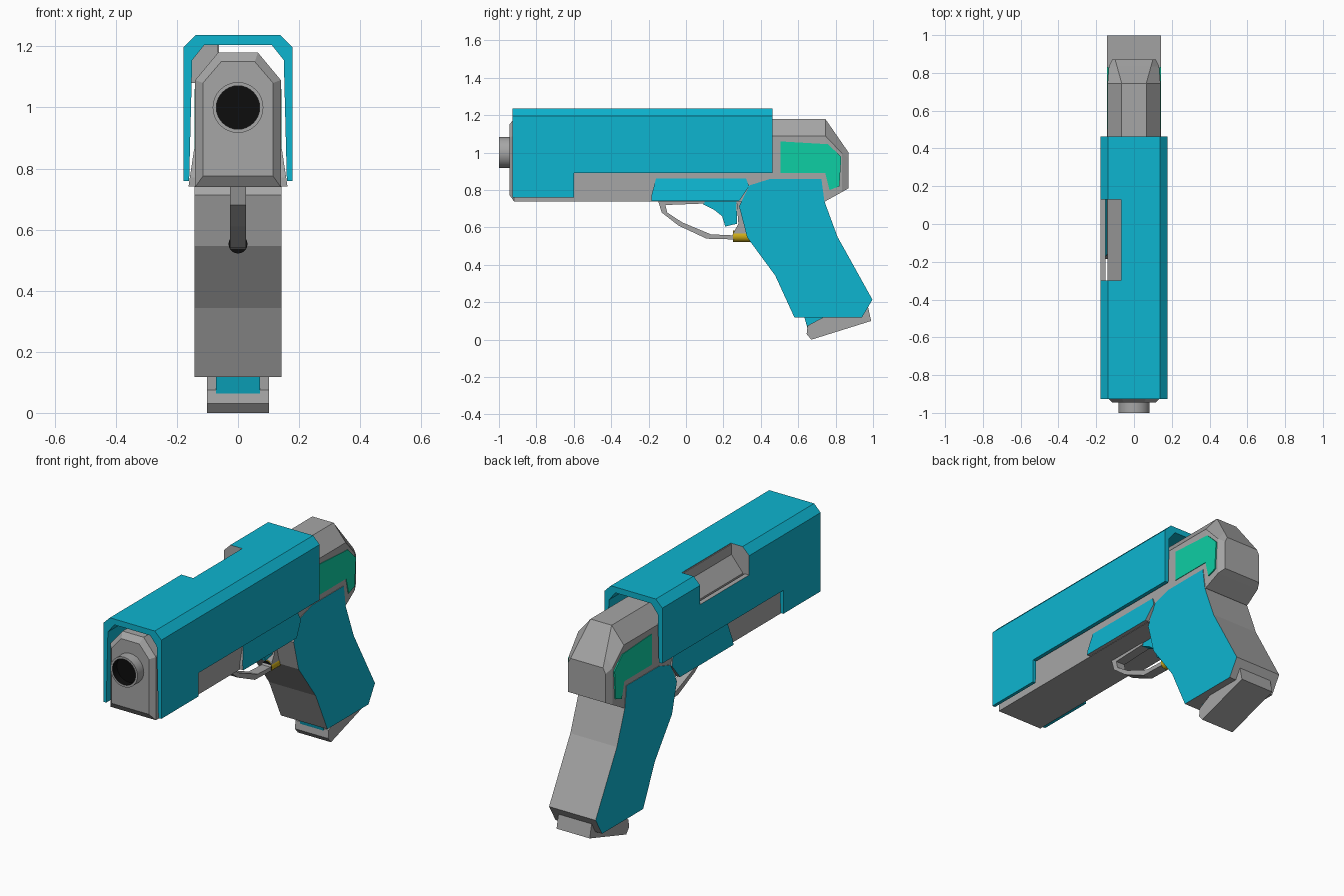
import bpy, bmesh, math
from mathutils import Matrix

if "Cube" in bpy.data.objects:
    bpy.data.objects.remove(bpy.data.objects["Cube"])


def material(name, rgb):
    m = bpy.data.materials.new(name)
    m.diffuse_color = (*rgb, 1)
    m.use_nodes = True
    m.node_tree.nodes["Principled BSDF"].inputs["Base Color"].default_value = m.diffuse_color
    return m


CYAN = material("cyan", (0.004, 0.46, 0.63))
GRAY = material("gray", (0.38, 0.38, 0.38))
GREEN = material("green", (0.004, 0.62, 0.37))
YELLOW = material("yellow", (0.62, 0.42, 0.01))
BLACK = material("black", (0.004, 0.004, 0.004))


def finish(name, bm, mats):
    bmesh.ops.recalc_face_normals(bm, faces=bm.faces)
    me = bpy.data.meshes.new(name)
    bm.to_mesh(me)
    bm.free()
    for m in mats:
        me.materials.append(m)
    ob = bpy.data.objects.new(name, me)
    bpy.context.collection.objects.link(ob)
    return ob


def loft(name, rings, mats, caps=0):
    """Skin a list of matching rings; end caps get material slot `caps`."""
    bm = bmesh.new()
    vs = [[bm.verts.new(p) for p in r] for r in rings]
    n = len(rings[0])
    for a, b in zip(vs, vs[1:]):
        for i in range(n):
            j = (i + 1) % n
            bm.faces.new((a[i], a[j], b[j], b[i]))
    for r in (vs[0], vs[-1]):
        bm.faces.new(r).material_index = caps
    return finish(name, bm, mats)


def side_prism(name, pts, x0, x1, mats, caps=0):
    """Side profile (y, z) extruded across x."""
    return loft(name, [[(x, y, z) for y, z in pts] for x in (x0, x1)], mats, caps)


def long_prism(name, pts, y0, y1, mats):
    """Cross-section (x, z) extruded along y."""
    return loft(name, [[(x, y, z) for x, z in pts] for y in (y0, y1)], mats)


def mirrored(half):
    return half + [(-x, z) for x, z in reversed(half)]


def box(name, x, y, z, mat):
    return side_prism(name, [(y[0], z[0]), (y[1], z[0]), (y[1], z[1]), (y[0], z[1])],
                      x[0], x[1], [mat])


# Inner body: octagonal sections along y, bevelled at both ends
rings = []
for y, w, z0, z1, tw, zs in [(-0.945, 0.115, 0.775, 1.15, 0.055, 1.08),
                             (-0.92, 0.14, 0.74, 1.18, 0.065, 1.09),
                             (0.745, 0.14, 0.74, 1.18, 0.065, 1.09),
                             (0.835, 0.133, 0.79, 1.05, 0.09, 0.995),
                             (0.87, 0.115, 0.81, 1.0, 0.1, 0.97)]:
    rings.append([(x, y, z) for x, z in mirrored([(w, z0), (w, zs), (tw, z1)])])
loft("inner_body", rings, [GRAY])

# Slide shell: open channel, stepped skirt and ejection port cut out
shell = long_prism("slide_shell", mirrored([(0.178, 0.76), (0.178, 1.197), (0.138, 1.237)])
                   + [(-0.16, 0.76), (-0.15, 1.155), (-0.11, 1.205),
                      (0.11, 1.205), (0.15, 1.155), (0.16, 0.76)],
                   -0.927, 0.462, [CYAN])
for cutter in (box("skirt_cutter", (-0.3, 0.3), (-0.6, 0.6), (0.6, 0.89), CYAN),
               box("port_cutter", (-0.3, -0.065), (-0.3, 0.13), (1.09, 1.4), GRAY)):
    cutter.hide_render = True
    cutter.hide_viewport = True
    mod = shell.modifiers.new(cutter.name, 'BOOLEAN')
    mod.object = cutter
    mod.operation = 'DIFFERENCE'
    mod.solver = 'EXACT'
    mod.material_mode = 'TRANSFER'

# Ejection port: end walls and inner wall
for name, y in (("port_front_wall", -0.31), ("port_back_wall", 0.13)):
    long_prism(name, [(-0.152, 1.08), (-0.14, 1.08), (-0.065, 1.175), (-0.065, 1.207),
                      (-0.11, 1.207), (-0.152, 1.157)], y, y + 0.01, [GRAY])
box("port_inner_wall", (-0.069, -0.062), (-0.3, 0.13), (1.17, 1.232), GRAY)

# Barrel: tube with a black bore
bm = bmesh.new()
bmesh.ops.create_cone(bm, cap_ends=True, segments=32, radius1=0.083, radius2=0.083, depth=0.1,
                      matrix=Matrix.Translation((0, -0.95, 1.0)) @ Matrix.Rotation(math.pi / 2, 4, 'X'))
front = min(bm.faces, key=lambda f: f.calc_center_median().y)
bmesh.ops.inset_region(bm, faces=[front], thickness=0.012)
ext = bmesh.ops.extrude_discrete_faces(bm, faces=[front])["faces"][0]
bmesh.ops.translate(bm, verts=ext.verts, vec=(0, 0.04, 0))
ext.material_index = 1
for e in ext.edges:
    for f in e.link_faces:
        f.material_index = 1
barrel = finish("barrel", bm, [GRAY, BLACK])

# Grip: gray edge, cyan side faces
side_prism("grip", [(0.34, 0.825), (0.445, 0.858), (0.724, 0.858), (0.74, 0.74), (0.81, 0.55),
                    (0.997, 0.214), (0.94, 0.118), (0.58, 0.118), (0.477, 0.343),
                    (0.327, 0.547), (0.284, 0.713)], -0.143, 0.143, [GRAY, CYAN], 1)

# Frame side panels and rear inlays on both sides
panel = [(-0.16, 0.863), (0.32, 0.863), (0.338, 0.82), (0.284, 0.742), (-0.185, 0.742), (-0.185, 0.77)]
inlay = [(0.504, 1.06), (0.76, 1.045), (0.83, 0.976), (0.82, 0.82), (0.767, 0.80),
         (0.745, 0.89), (0.504, 0.89)]
for side, s in (("right", 1), ("left", -1)):
    loft(side + "_frame_panel",
         [[(s * 0.13, y, z) for y, z in panel],
          [(s * (0.162 - 0.15 * (z - 0.742)), y, z) for y, z in panel]], [GRAY, CYAN], 1)
    side_prism(side + "_inlay", inlay, s * 0.136, s * 0.143, [GREEN])

# Trigger guard, trigger and pin
side_prism("trigger_guard", [(-0.15, 0.745), (-0.13, 0.68), (-0.04, 0.61), (0.11, 0.54),
                             (0.257, 0.536), (0.33, 0.56), (0.31, 0.745), (0.27, 0.745),
                             (0.28, 0.62), (0.247, 0.558), (0.134, 0.563), (-0.02, 0.627),
                             (-0.10, 0.68), (-0.11, 0.72), (0.1, 0.728), (0.1, 0.745)],
           -0.027, 0.027, [GRAY])
side_prism("trigger", [(0.09, 0.745), (0.09, 0.725), (0.15, 0.695), (0.193, 0.66), (0.21, 0.605),
                       (0.273, 0.62), (0.27, 0.745)], -0.022, 0.022, [CYAN])
bm = bmesh.new()
bmesh.ops.create_cone(bm, cap_ends=True, segments=20, radius1=0.031, radius2=0.031, depth=0.12,
                      matrix=Matrix.Translation((0, 0.312, 0.553)) @ Matrix.Rotation(math.pi / 2, 4, 'X'))
min(bm.faces, key=lambda f: f.calc_center_median().y).material_index = 1
pin = finish("yellow_pin", bm, [YELLOW, BLACK])

# Magazine body and foot
side_prism("magazine", [(0.63, 0.13), (0.76, 0.13), (0.76, 0.07), (0.65, 0.06)], -0.072, 0.072, [CYAN])
side_prism("magazine_foot", [(0.65, 0.075), (0.73, 0.118), (0.97, 0.19), (0.99, 0.10),
                             (0.67, 0.0), (0.645, 0.03)], -0.102, 0.102, [GRAY])

# Smooth the round parts only
for ob in (barrel, pin):
    bpy.ops.object.select_all(action='DESELECT')
    ob.select_set(True)
    bpy.context.view_layer.objects.active = ob
    bpy.ops.object.shade_smooth_by_angle()
